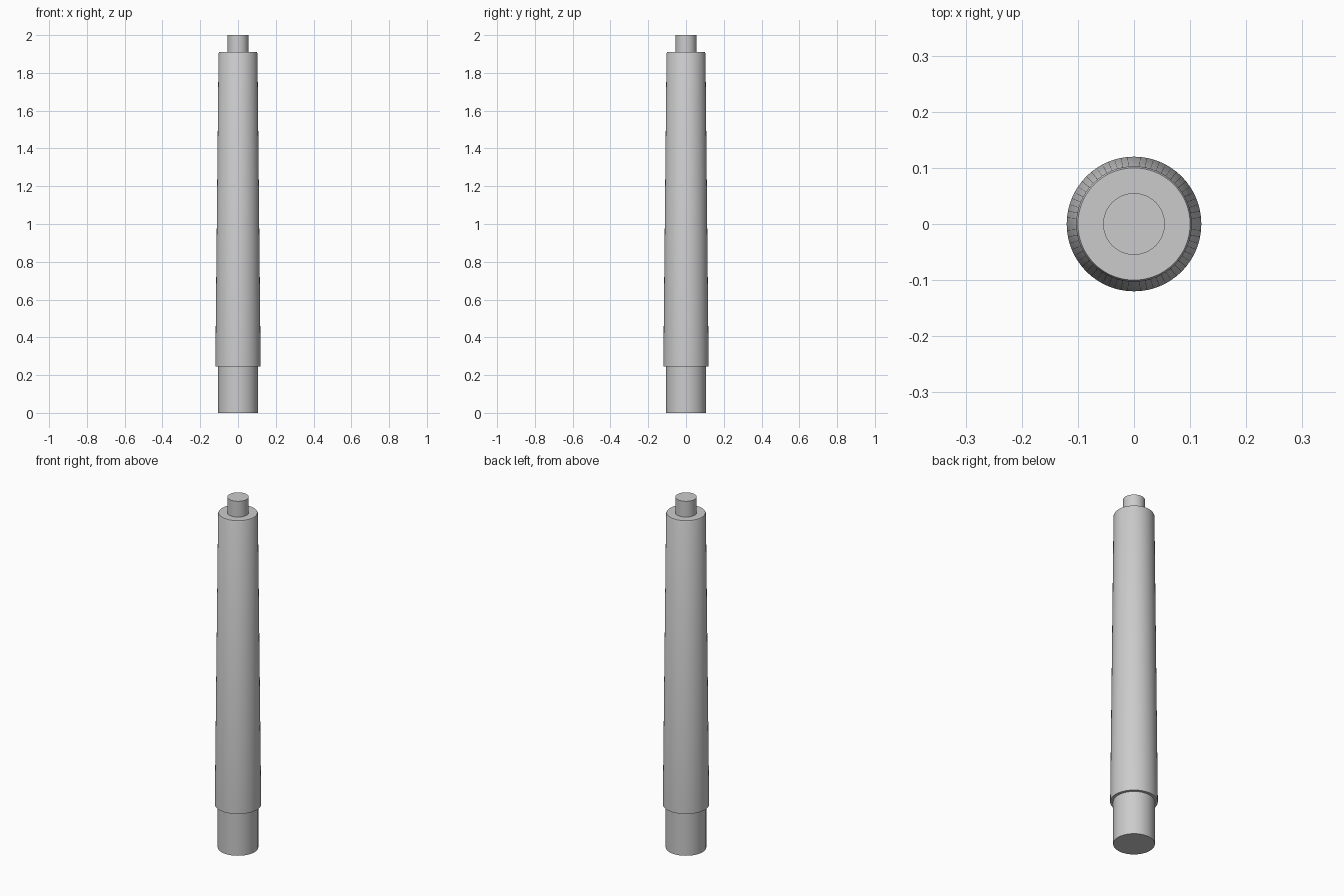
import bpy
import bmesh
from math import radians

SEGMENTS = 64

cube = bpy.data.objects.get("Cube")
if cube:
    bpy.data.objects.remove(cube, do_unlink=True)

# Single grey finish
grey = bpy.data.materials.new("plain_grey")
grey.use_nodes = True
colour = (0.6, 0.6, 0.6, 1)
grey.diffuse_color = colour
grey.node_tree.nodes["Principled BSDF"].inputs["Base Color"].default_value = colour


def turned_part(name, profile):
    """Spin a (radius, height) profile into a closed round part."""
    bm = bmesh.new()
    points = [(0, profile[0][1]), *profile, (0, profile[-1][1])]
    verts = [bm.verts.new((r, 0, z)) for r, z in points]
    edges = [bm.edges.new(pair) for pair in zip(verts, verts[1:])]
    bmesh.ops.spin(bm, geom=verts + edges, cent=(0, 0, 0), axis=(0, 0, 1),
                   angle=radians(360), steps=SEGMENTS, use_merge=True)
    bmesh.ops.remove_doubles(bm, verts=bm.verts, dist=0.0001)
    bmesh.ops.recalc_face_normals(bm, faces=bm.faces)
    mesh = bpy.data.meshes.new(name)
    bm.to_mesh(mesh)
    bm.free()
    mesh.materials.append(grey)
    part = bpy.data.objects.new(name, mesh)
    bpy.context.collection.objects.link(part)
    bpy.ops.object.select_all(action="DESELECT")
    part.select_set(True)
    bpy.context.view_layer.objects.active = part
    bpy.ops.object.shade_smooth_by_angle(angle=radians(30))
    return part


# Straight foot, tapered shaft with a softened top rim, and end pin
turned_part("foot", [(0.105, 0), (0.105, 0.245)])
turned_part("tapered_shaft", [(0.12, 0.245), (0.103, 1.904), (0.1, 1.91)])
turned_part("end_pin", [(0.055, 1.91), (0.055, 2)])
